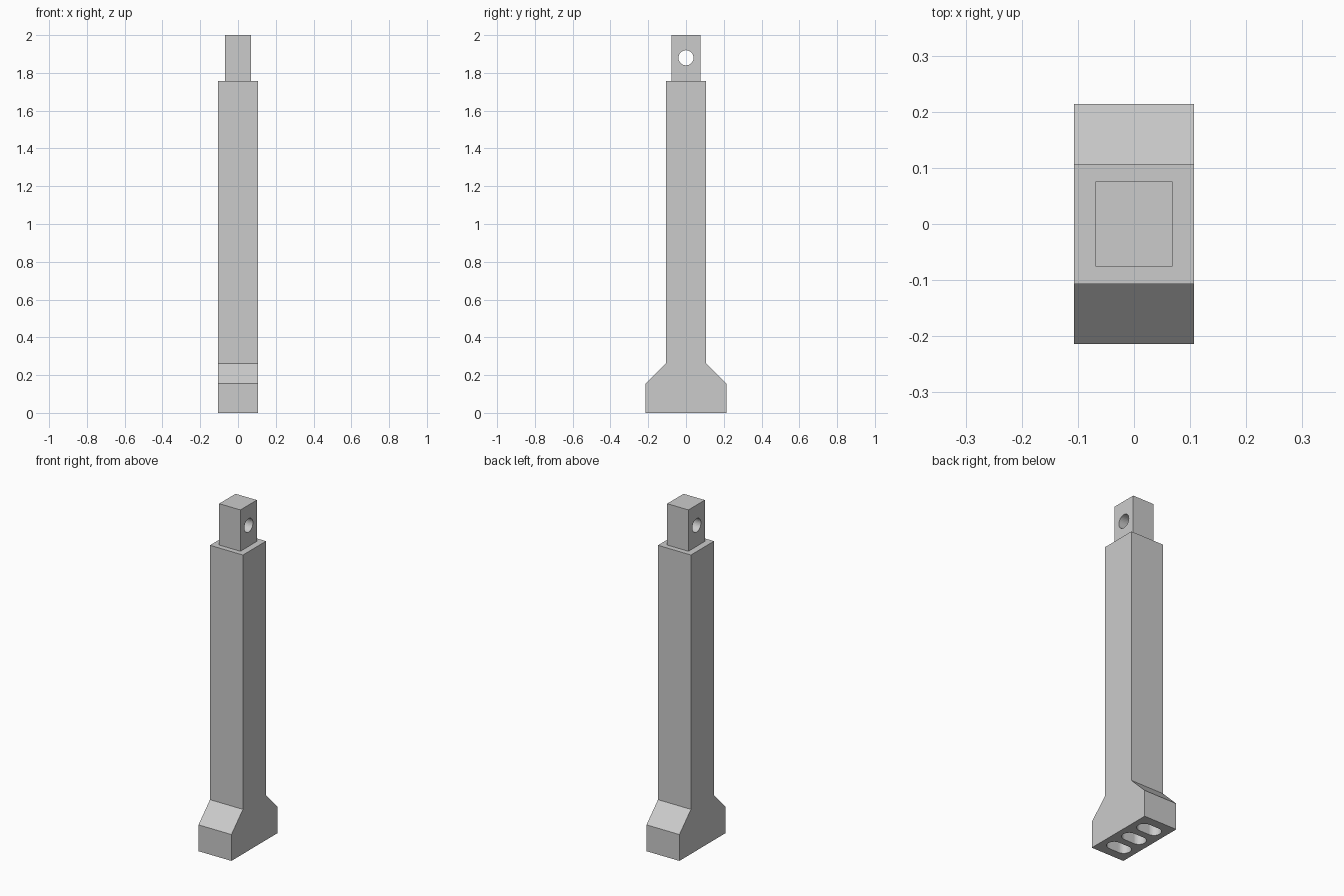
import bpy
import bmesh
from math import pi, cos, sin

cube = bpy.data.objects.get("Cube")
if cube:
    bpy.data.objects.remove(cube, do_unlink=True)

HALF = 0.107          # half width of the shaft
FOOT = 0.214          # half depth of the foot
TOP = 1.757           # shoulder height
SLOT_R, SLOT_RUN, SLOT_DEPTH = 0.04, 0.032, 0.12

grey = bpy.data.materials.new("light grey")
grey.use_nodes = True
colour = (0.6, 0.6, 0.6, 1)
grey.diffuse_color = colour
grey.node_tree.nodes["Principled BSDF"].inputs["Base Color"].default_value = colour


def prism(name, profile, direction):
    """Extrude a closed outline of 3D points along a direction."""
    bm = bmesh.new()
    face = bm.faces.new([bm.verts.new(p) for p in profile])
    made = bmesh.ops.extrude_face_region(bm, geom=[face])["geom"]
    verts = [v for v in made if isinstance(v, bmesh.types.BMVert)]
    bmesh.ops.translate(bm, verts=verts, vec=direction)
    bmesh.ops.recalc_face_normals(bm, faces=bm.faces)
    mesh = bpy.data.meshes.new(name)
    bm.to_mesh(mesh)
    bm.free()
    obj = bpy.data.objects.new(name, mesh)
    bpy.context.collection.objects.link(obj)
    mesh.materials.append(grey)
    return obj


def cut(target, cutter):
    mod = target.modifiers.new(cutter.name, "BOOLEAN")
    mod.operation = "DIFFERENCE"
    mod.solver = "EXACT"
    mod.object = cutter
    cutter.hide_render = True
    cutter.hide_set(True)


def smooth(obj):
    bpy.ops.object.select_all(action="DESELECT")
    obj.select_set(True)
    bpy.context.view_layer.objects.active = obj
    bpy.ops.object.shade_smooth_by_angle(angle=pi / 6)


# Shaft with flared foot
side = [(FOOT, 0), (FOOT, 0.155), (HALF, 0.262), (HALF, TOP)]
outline = side + [(-y, z) for y, z in reversed(side)]
shaft = prism("shaft_and_foot", [(-HALF, y, z) for y, z in outline], (2 * HALF, 0, 0))

# Square tongue on top
tongue = prism("top_tongue", [(x * 0.069, y * 0.076, TOP) for x, y in
                              ((-1, -1), (1, -1), (1, 1), (-1, 1))], (0, 0, 2 - TOP))
smooth(shaft)
smooth(tongue)

# Cross hole through the tongue
N = 32
ring = [(cos(2 * pi * i / N), sin(2 * pi * i / N)) for i in range(N)]
cut(tongue, prism("pin_hole_cutter",
                  [(-0.2, 0.04 * c, 1.88 + 0.04 * s) for c, s in ring], (0.4, 0, 0)))

# Three rounded slots under the foot
half_arc = [(SLOT_RUN + SLOT_R * cos(a), SLOT_R * sin(a))
            for a in (pi * (i / 16 - 0.5) for i in range(17))]
slot = half_arc + [(-x, -y) for x, y in half_arc]
for i, label in enumerate(("front", "middle", "back")):
    centre = (i - 1) * 0.122
    cut(shaft, prism(label + "_slot_cutter",
                     [(x, y + centre, -0.05) for x, y in slot],
                     (0, 0, SLOT_DEPTH + 0.05)))
